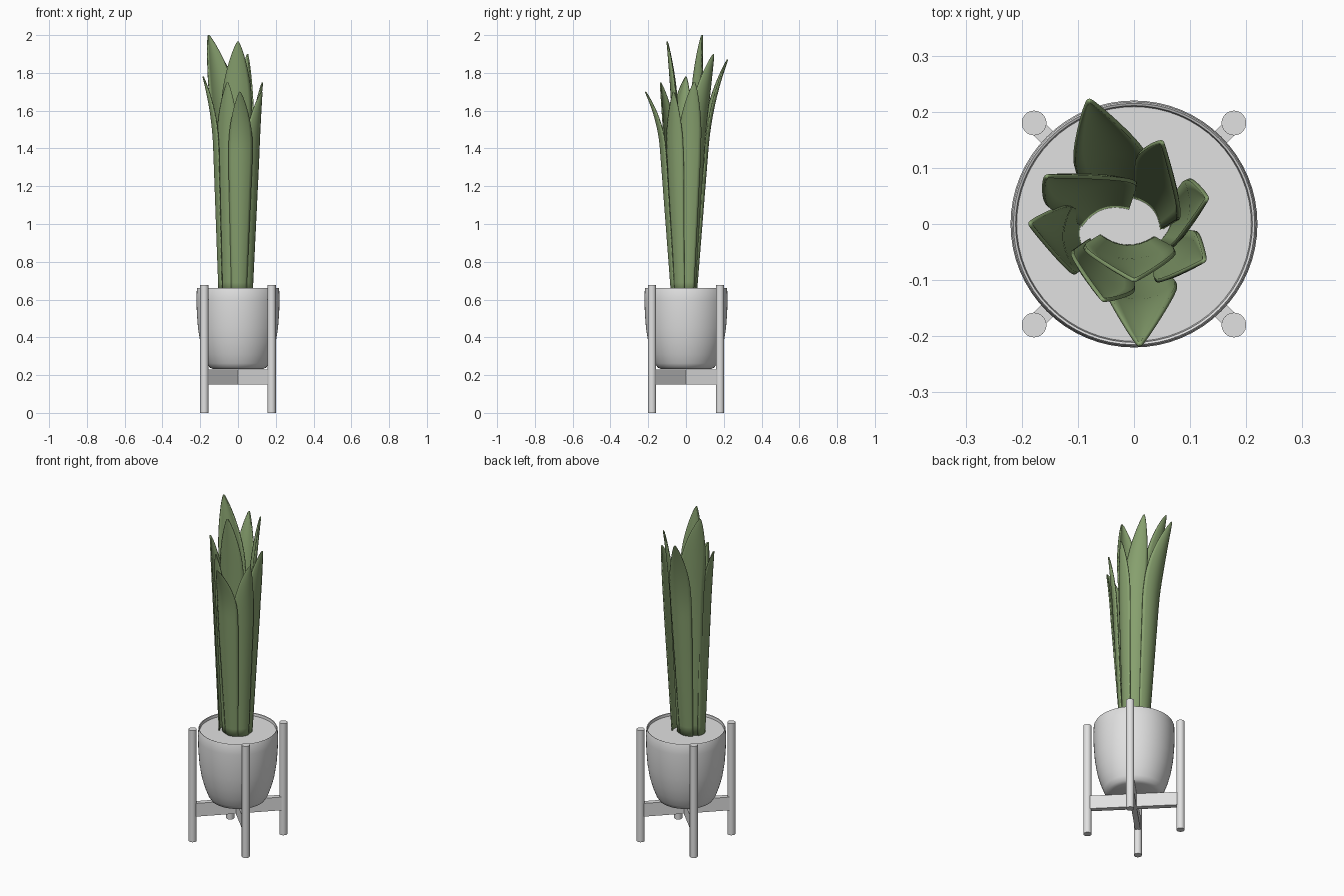
import bpy, bmesh, math
from mathutils import Vector

cube = bpy.data.objects.get("Cube")
if cube:
    bpy.data.objects.remove(cube)


def material(name, rgb):
    m = bpy.data.materials.new(name)
    m.use_nodes = True
    m.diffuse_color = (*rgb, 1)
    m.node_tree.nodes["Principled BSDF"].inputs["Base Color"].default_value = (*rgb, 1)
    return m


GREY = material("light_grey", (0.75, 0.75, 0.75))
GREEN = material("leaf_green", (0.24, 0.35, 0.155))


def finish(name, bm, mat, angle=40):
    bmesh.ops.recalc_face_normals(bm, faces=bm.faces)
    mesh = bpy.data.meshes.new(name)
    bm.to_mesh(mesh)
    bm.free()
    mesh.materials.append(mat)
    ob = bpy.data.objects.new(name, mesh)
    bpy.context.collection.objects.link(ob)
    bpy.ops.object.select_all(action="DESELECT")
    ob.select_set(True)
    bpy.context.view_layer.objects.active = ob
    bpy.ops.object.shade_smooth_by_angle(angle=math.radians(angle))
    return ob


def lathe(name, profile, mat):
    bm = bmesh.new()
    verts = [bm.verts.new((r, 0, z)) for r, z in profile]
    edges = [bm.edges.new(pair) for pair in zip(verts, verts[1:])]
    bmesh.ops.spin(bm, geom=verts + edges, cent=(0, 0, 0), axis=(0, 0, 1),
                   angle=math.tau, steps=64)
    bmesh.ops.remove_doubles(bm, verts=bm.verts, dist=0.0005)
    return finish(name, bm, mat)


# Pot with a thin rim, and the soil surface just below it
lathe("pot", [(0, 0.232), (0.13, 0.232), (0.15, 0.24), (0.164, 0.262), (0.182, 0.31),
              (0.199, 0.37), (0.212, 0.45), (0.218, 0.53), (0.22, 0.6), (0.218, 0.655),
              (0.215, 0.662), (0.211, 0.66), (0.209, 0.645), (0.209, 0.62)], GREY)
lathe("soil", [(0, 0.645), (0.21, 0.645)], GREY)

# Stand: four round legs
for sx, side in ((-1, "right"), (1, "left")):
    for sy, end in ((-1, "front"), (1, "back")):
        bm = bmesh.new()
        bmesh.ops.create_cone(bm, cap_ends=True, segments=32, radius1=0.022,
                              radius2=0.022, depth=0.676)
        bmesh.ops.translate(bm, verts=bm.verts, vec=(sx * 0.178, sy * 0.18, 0.338))
        finish(f"{end}_{side}_leg", bm, GREY)

# Stand: two crossed bars joining opposite legs
for i, turn in enumerate((45, -45)):
    bm = bmesh.new()
    bmesh.ops.create_cube(bm, size=1)
    bmesh.ops.scale(bm, verts=bm.verts, vec=(0.5, 0.03, 0.08))
    bar = finish(f"cross_bar_{i + 1}", bm, GREY)
    bar.location.z = 0.19
    bar.rotation_euler.z = math.radians(turn)

# Leaves: facing angle, half width, middle x y, tip x y z
LEAVES = {
    "back_right_leaf": (110, 0.074, -0.07, 0.066, -0.155, 0.085, 2.0),
    "back_leaf": (98, 0.064, -0.04, 0.115, -0.08, 0.22, 1.87),
    "back_left_leaf": (40, 0.06, 0.055, 0.065, 0.05, 0.145, 1.9),
    "left_leaf": (-12, 0.06, 0.1, 0.015, 0.13, 0.045, 1.75),
    "front_left_leaf": (-40, 0.056, 0.09, -0.07, 0.125, -0.065, 1.7),
    "inner_front_leaf": (-92, 0.08, -0.01, -0.065, 0.0, -0.1, 1.965),
    "front_leaf": (-85, 0.062, 0.015, -0.135, 0.01, -0.215, 1.7),
    "front_right_leaf": (240, 0.064, -0.065, -0.1, -0.055, -0.135, 1.75),
    "right_leaf": (185, 0.06, -0.128, -0.03, -0.185, 0.0, 1.78),
}
ROWS, COLS = 28, 8
BASE_Z, MID_Z = 0.63, 1.4
CENTRE = Vector((-0.02, -0.013))


def leaf(name, face, half, mx, my, tx, ty, tz):
    a = math.radians(face)
    out = Vector((math.cos(a), math.sin(a), 0))
    side = Vector((-out.y, out.x, 0))
    mid, tip = Vector((mx, my, MID_Z)), Vector((tx, ty, tz))
    # the clump narrows towards the soil
    base = Vector((CENTRE.x + (mx - CENTRE.x) * 0.74,
                   CENTRE.y + (my - CENTRE.y) * 0.52, BASE_Z))
    slope = (mid - base) / (MID_Z - BASE_Z)
    bend = tip - base - slope * (tz - BASE_Z)
    bm = bmesh.new()
    grid = []
    for i in range(ROWS + 1):
        t = 1 - (1 - i / ROWS) ** 1.6
        z = BASE_Z + (tz - BASE_Z) * t
        # straight stem, then a curve out to the tip
        s = max(0, (z - MID_Z) / (tz - MID_Z))
        p = base + slope * (z - BASE_Z) + bend * s * s
        taper = math.sin(min(1, (1 - t) / 0.27) * math.pi / 2) ** 0.8
        w = half * (0.62 + 0.38 * min(1, t / 0.65)) * (0.03 + 0.97 * taper)
        row = []
        for j in range(COLS + 1):
            u = 2 * j / COLS - 1
            cup = 0.35 * w * u * u
            row.append(bm.verts.new(p + side * (w * u) - out * cup))
        grid.append(row)
    for r0, r1 in zip(grid, grid[1:]):
        for j in range(COLS):
            bm.faces.new((r0[j], r0[j + 1], r1[j + 1], r1[j]))
    ob = finish(name, bm, GREEN, 60)
    thick = ob.modifiers.new("thickness", "SOLIDIFY")
    thick.thickness = 0.007
    thick.offset = 0


for name, spec in LEAVES.items():
    leaf(name, *spec)
